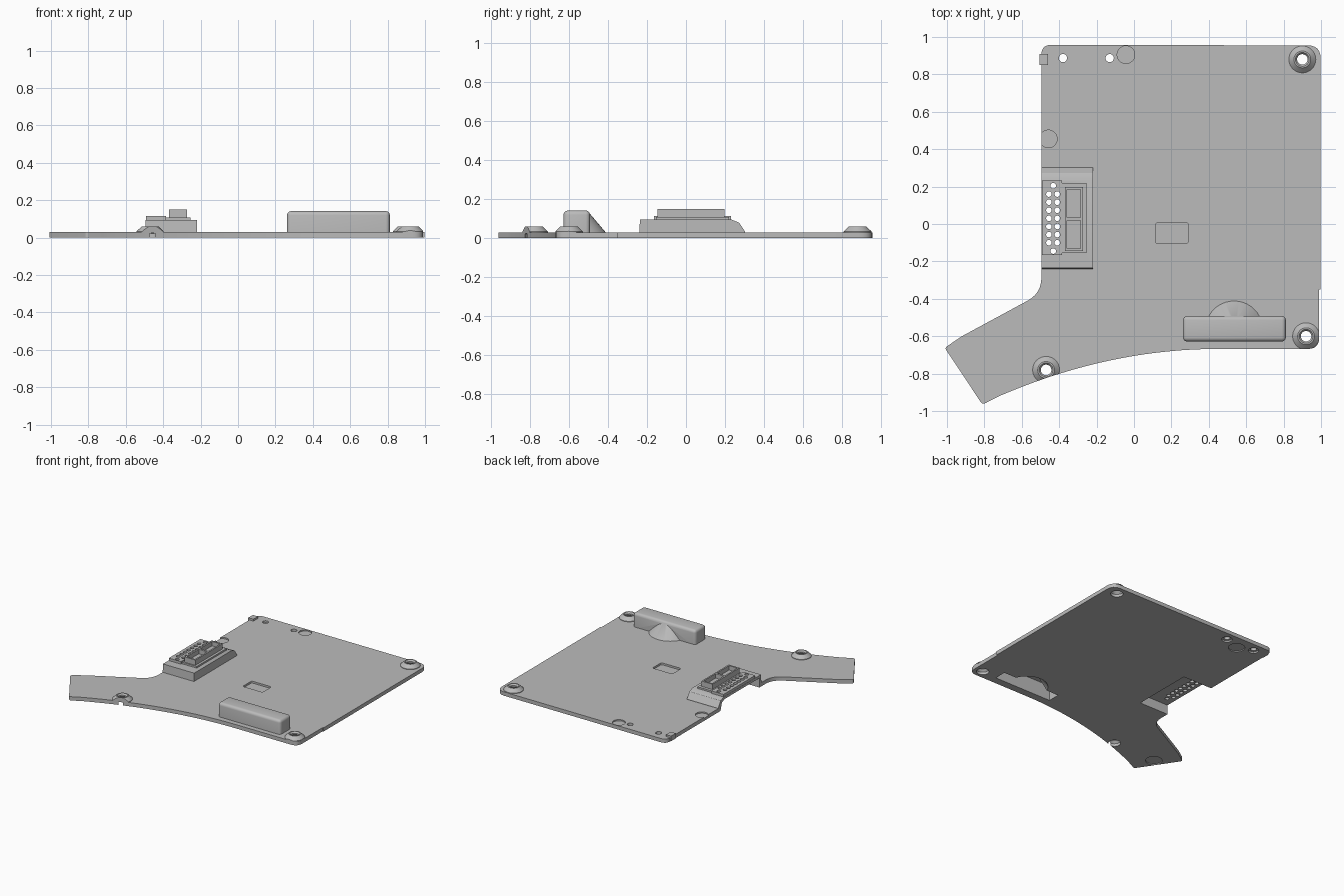
import bpy, bmesh, math
from mathutils import Vector, Matrix

cube = bpy.data.objects.get("Cube")
if cube:
    bpy.data.objects.remove(cube, do_unlink=True)

grey = bpy.data.materials.new("plain_grey")
grey.use_nodes = True
grey.diffuse_color = (0.5, 0.5, 0.5, 1)
grey.node_tree.nodes["Principled BSDF"].inputs["Base Color"].default_value = (0.5, 0.5, 0.5, 1)


def make(name, bm):
    bmesh.ops.recalc_face_normals(bm, faces=bm.faces)
    mesh = bpy.data.meshes.new(name)
    bm.to_mesh(mesh)
    bm.free()
    mesh.materials.append(grey)
    ob = bpy.data.objects.new(name, mesh)
    bpy.context.collection.objects.link(ob)
    return ob


def prism(name, pts, lo, hi, along="z", bevel=0):
    """Extrude a profile along z (points are x, y) or along x (points are y, z)."""
    bm = bmesh.new()
    place = (lambda p: (p[0], p[1], lo)) if along == "z" else (lambda p: (lo, p[0], p[1]))
    face = bm.faces.new([bm.verts.new(place(p)) for p in pts])
    out = bmesh.ops.extrude_face_region(bm, geom=[face])
    step = (0, 0, hi - lo) if along == "z" else (hi - lo, 0, 0)
    bmesh.ops.translate(bm, vec=step, verts=[v for v in out["geom"] if isinstance(v, bmesh.types.BMVert)])
    bmesh.ops.recalc_face_normals(bm, faces=bm.faces)
    if bevel:
        edges = [e for e in bm.edges if max(v.co.z for v in e.verts) > lo + 1e-4]
        bmesh.ops.bevel(bm, geom=edges, offset=bevel, segments=4, profile=0.5, affect="EDGES")
    return make(name, bm)


def box(name, x0, x1, y0, y1, z0, z1, bevel=0):
    return prism(name, [(x0, y0), (x1, y0), (x1, y1), (x0, y1)], z0, z1, bevel=bevel)


def cone(name, x, y, r0, r1, z0, z1, half_from=None, sides=40):
    bm = bmesh.new()
    bmesh.ops.create_cone(bm, cap_ends=True, segments=sides, radius1=r0, radius2=r1, depth=z1 - z0,
                          matrix=Matrix.Translation((x, y, (z0 + z1) / 2)))
    if half_from is not None:
        bmesh.ops.bisect_plane(bm, geom=bm.verts[:] + bm.edges[:] + bm.faces[:],
                               plane_co=(0, half_from, 0), plane_no=(0, -1, 0), clear_outer=True)
        bmesh.ops.holes_fill(bm, edges=[e for e in bm.edges if e.is_boundary])
    return make(name, bm)


def lathe(name, x, y, profile, sides=40):
    """Turn a closed (radius, height) profile into a ring."""
    bm = bmesh.new()
    rings = []
    for i in range(sides):
        a = 2 * math.pi * i / sides
        rings.append([bm.verts.new((x + r * math.cos(a), y + r * math.sin(a), z)) for r, z in profile])
    n = len(profile)
    for i in range(sides):
        a, b = rings[i], rings[(i + 1) % sides]
        for j in range(n):
            k = (j + 1) % n
            bm.faces.new((a[j], b[j], b[k], a[k]))
    return make(name, bm)


def combine(targets, tool, op="DIFFERENCE", keep=False):
    for ob in targets:
        mod = ob.modifiers.new("bool", "BOOLEAN")
        mod.operation, mod.solver, mod.object = op, "EXACT", tool
        mesh = bpy.data.meshes.new_from_object(ob.evaluated_get(bpy.context.evaluated_depsgraph_get()))
        ob.modifiers.clear()
        ob.data = mesh
    if not keep:
        bpy.data.objects.remove(tool, do_unlink=True)


def rounded(corners, steps=6):
    """Round each (x, y, radius) corner of an outline."""
    pts = []
    for i, (x, y, r) in enumerate(corners):
        p = Vector((x, y))
        if r == 0:
            pts.append(p)
            continue
        a = (Vector(corners[i - 1][:2]) - p).normalized()
        b = (Vector(corners[(i + 1) % len(corners)][:2]) - p).normalized()
        t = r / math.tan(a.angle(b) / 2)
        for s in range(steps + 1):
            u = s / steps
            pts.append(p + a * t * (1 - u) ** 2 + b * t * u ** 2)
    return pts


# Plate outline with a swept front edge and an angled arm
sweep = [(x, -0.668 - 0.184 * (x - 0.45) ** 2, 0) for x in [-0.72 + 1.17 * i / 24 for i in range(25)]]
outline = rounded([(-0.495, 0.957, 0.05), (-0.495, -0.37, 0.14), (-0.92, -0.60, 0.1), (-1.012, -0.662, 0.015),
                   (-0.81, -0.966, 0.02)] + sweep +
                  [(0.99, -0.668, 0.06), (0.99, -0.35, 0), (0.998, -0.35, 0), (0.998, 0.955, 0.07)])
plate = prism("plate", outline, 0, 0.03)

# Long box with a half-cone hump, hollow from below
cover = box("long_cover", 0.262, 0.812, -0.628, -0.492, 0.02, 0.142, bevel=0.022)
combine([cover], cone("hump", 0.535, -0.565, 0.162, 0.062, 0.02, 0.138, half_from=-0.56), "UNION")
combine([cover, plate], box("cover_cavity", 0.285, 0.79, -0.608, -0.512, -0.05, 0.12))
combine([cover, plate], cone("hump_cavity", 0.535, -0.565, 0.162, 0.054, -0.01, 0.117, half_from=-0.555))

# Connector housing, open below and on its outer side
housing = prism("connector_housing", [(-0.24, 0.02), (-0.236, 0.095), (0.235, 0.095), (0.272, 0.08),
                                      (0.302, 0.035), (0.302, 0.02)], -0.495, -0.22, along="x")
combine([housing, plate], prism("housing_cavity", [(-0.215, -0.02), (-0.215, 0.075), (0.22, 0.075),
                                                   (0.255, 0.062), (0.28, -0.02)], -0.6, -0.24, along="x"))

# Perforated pin strip
strip = box("pin_strip", -0.493, -0.386, -0.165, 0.232, 0.09, 0.115)
holes = [(x, 0.16 - 0.0433 * i) for x in (-0.455, -0.41) for i in range(7)]
for x, y in holes + [(-0.432, 0.205), (-0.432, -0.145)]:
    combine([strip, housing], cone("pin_hole", x, y, 0.015, 0.015, 0.03, 0.2, sides=16))

# Socket block with two pockets on a low frame
box("socket_frame", -0.384, -0.255, -0.155, 0.22, 0.09, 0.108)
socket = box("socket_block", -0.37, -0.274, -0.145, 0.197, 0.1, 0.15)
for y0, y1 in ((-0.132, 0.02), (0.036, 0.184)):
    combine([socket], box("socket_pocket", -0.358, -0.286, y0, y1, 0.115, 0.2))

# Raised mounting bosses, trimmed to the plate edge
trim = prism("edge_trim", outline, -0.1, 0.2)
trim.hide_render = True
ring = [(0.072, 0.02), (0.072, 0.034), (0.045, 0.06), (0.037, 0.06), (0.028, 0.048), (0.028, 0.038), (0.046, 0.02)]
for name, x, y in (("back_left_boss", 0.90, 0.88), ("front_left_boss", 0.92, -0.60), ("front_right_boss", -0.47, -0.78)):
    boss = lathe(name, x, y, ring)
    combine([boss], trim, "INTERSECT", keep=True)
    combine([plate], cone("boss_hole", x, y, 0.045, 0.045, -0.1, 0.2))
bpy.data.objects.remove(trim, do_unlink=True)

# Small clip at the back corner
box("corner_clip", -0.505, -0.46, 0.85, 0.908, 0.005, 0.045)

# Locating holes, counterbored from below
for x in (-0.38, -0.13):
    combine([plate], cone("locating_hole", x, 0.887, 0.022, 0.022, -0.1, 0.2))
    combine([plate], cone("counterbore", x, 0.887, 0.038, 0.038, -0.1, 0.012))

# Shallow recesses: two above, two below, and a rounded window
for x, y in ((-0.043, 0.905), (-0.458, 0.455)):
    combine([plate], cone("top_recess", x, y, 0.047, 0.047, 0.02, 0.1))
for x, y in ((-0.26, 0.84), (-0.85, -0.79)):
    combine([plate], cone("bottom_recess", x, y, 0.06, 0.06, -0.1, 0.008))
window = rounded([(0.115, -0.105, 0.015), (0.29, -0.105, 0.015), (0.29, 0.007, 0.015), (0.115, 0.007, 0.015)])
combine([plate], prism("window_recess", window, 0.015, 0.1))

# Smooth the curved walls and keep the edges sharp
for ob in bpy.context.collection.objects:
    if ob.type == "MESH" and grey.name in ob.data.materials:
        bpy.ops.object.select_all(action="DESELECT")
        ob.select_set(True)
        bpy.context.view_layer.objects.active = ob
        bpy.ops.object.shade_smooth_by_angle(angle=math.radians(30))
